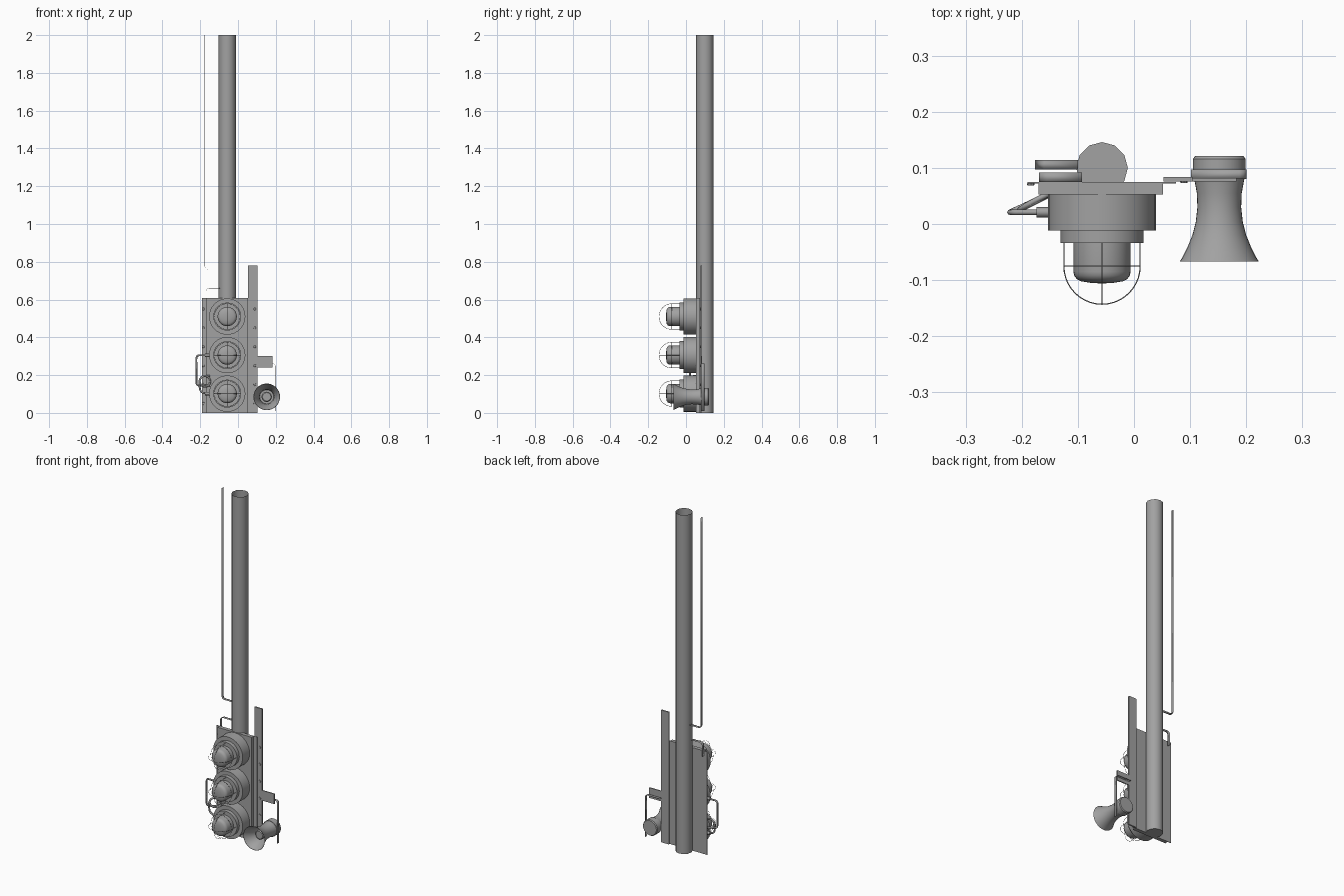
import bpy, bmesh, math
from mathutils import Vector, Matrix

if "Cube" in bpy.data.objects:
    bpy.data.objects.remove(bpy.data.objects["Cube"])

# Dark grey paint
PAINT = bpy.data.materials.new("dark_grey")
PAINT.diffuse_color = (0.36, 0.36, 0.36, 1)
PAINT.use_nodes = True
PAINT.node_tree.nodes["Principled BSDF"].inputs["Base Color"].default_value = PAINT.diffuse_color


def finish(name, bm, angle=35):
    bmesh.ops.remove_doubles(bm, verts=bm.verts, dist=1e-5)
    bmesh.ops.recalc_face_normals(bm, faces=bm.faces)
    me = bpy.data.meshes.new(name)
    bm.to_mesh(me)
    bm.free()
    me.materials.append(PAINT)
    ob = bpy.data.objects.new(name, me)
    bpy.context.collection.objects.link(ob)
    bpy.ops.object.select_all(action='DESELECT')
    ob.select_set(True)
    bpy.context.view_layer.objects.active = ob
    bpy.ops.object.shade_smooth_by_angle(angle=math.radians(angle))
    return ob


def box(name, x, y, z):
    bm = bmesh.new()
    size = Vector((x[1] - x[0], y[1] - y[0], z[1] - z[0]))
    mid = Vector((sum(x) / 2, sum(y) / 2, sum(z) / 2))
    bmesh.ops.create_cube(bm, size=1, matrix=Matrix.Translation(mid) @ Matrix.Diagonal((*size, 1)))
    return finish(name, bm)


def lathe(name, profile, x, z, segs=32):
    """Revolve (radius, y) points around a line parallel to y."""
    bm = bmesh.new()
    vs = [bm.verts.new((x + r, y, z)) for r, y in profile]
    es = [bm.edges.new(p) for p in zip(vs, vs[1:])]
    bmesh.ops.spin(bm, geom=vs + es, cent=(x, 0, z), axis=(0, 1, 0),
                   angle=math.tau, steps=segs)
    return finish(name, bm)


def ribbon(name, path, y):
    """Thin strap following (x, z) points, spanning a range in y."""
    bm = bmesh.new()
    rows = [[bm.verts.new((px, yy, pz)) for yy in y] for px, pz in path]
    for a, b in zip(rows, rows[1:]):
        bm.faces.new((a[0], a[1], b[1], b[0]))
    ob = finish(name, bm)
    mod = ob.modifiers.new("thickness", 'SOLIDIFY')
    mod.thickness = 0.001
    mod.offset = 0
    return ob


def tube(name, pts, radius, cyclic=False, smooth=False, sides=2):
    cu = bpy.data.curves.new(name, 'CURVE')
    cu.dimensions = '3D'
    cu.bevel_depth = radius
    cu.bevel_resolution = sides
    cu.resolution_u = 6
    cu.use_fill_caps = True
    cu.materials.append(PAINT)
    sp = cu.splines.new('NURBS' if smooth else 'POLY')
    sp.points.add(len(pts) - 1)
    for p, co in zip(sp.points, pts):
        p.co = (*co, 1)
    if smooth:
        sp.order_u = 3
        sp.use_endpoint_u = True
    sp.use_cyclic_u = cyclic
    ob = bpy.data.objects.new(name, cu)
    bpy.context.collection.objects.link(ob)
    return ob


CX = -0.057

# Pole: open at the top, closed at the bottom
bm = bmesh.new()
bmesh.ops.create_cone(bm, cap_ends=True, segments=12, radius1=0.046, radius2=0.046,
                      depth=2, matrix=Matrix.Translation((CX, 0.1, 1)))
top = [f for f in bm.faces if f.calc_center_median().z > 1.99]
bmesh.ops.delete(bm, geom=top, context='FACES_ONLY')
finish("pole", bm)

# Back panel, its thin flange sheet and the side mounting bar
box("back_panel", (-0.17, 0.052), (0.053, 0.075), (0, 0.608))
box("flange_sheet", (-0.19, 0.075), (0.072, 0.075), (0, 0.608))
box("mounting_bar", (0.053, 0.104), (0.076, 0.084), (0, 0.78))
box("horn_bracket", (0.10, 0.183), (0.076, 0.082), (0.24, 0.30))

# Bolts down both edges
for i in range(6):
    z = 0.05 + 0.1 * i
    for side, x, y in (("left", -0.184, 0.072), ("right", 0.089, 0.076)):
        lathe(f"bolt_{side}_{i}", [(0, y - 0.003), (0.006, y - 0.003), (0.007, y), (0, y)], x, z, 8)

# Three caged lamps
HOUSING = [(0, 0.053), (0.096, 0.053), (0.096, -0.012), (0.074, -0.012), (0.074, -0.034), (0, -0.034)]
DOME = [(0.051, -0.034), (0.051, -0.085), (0.0495, -0.092), (0.045, -0.098),
        (0.038, -0.102), (0.02, -0.105), (0, -0.106)]
R, CY = 0.068, -0.075
for i, z in enumerate((0.102, 0.306, 0.51)):
    lathe(f"lamp_housing_{i}", HOUSING, CX, z)
    lathe(f"lamp_dome_{i}", DOME, CX, z)
    arc = [(R, -0.033)] + [(R * math.cos(t), CY - R * math.sin(t))
                           for t in (math.pi * k / 20 for k in range(21))] + [(-R, -0.033)]
    tube(f"cage_hoop_flat_{i}", [(CX + a, y, z) for a, y in arc], 0.001, sides=0)
    tube(f"cage_hoop_upright_{i}", [(CX, y, z + a) for a, y in arc], 0.001, sides=0)
    ring = [(CX + R * math.cos(t), CY, z + R * math.sin(t))
            for t in (math.tau * k / 32 for k in range(32))]
    tube(f"cage_ring_{i}", ring, 0.001, cyclic=True, sides=0)

# Horn: hollow flared bell, driver and inner plug
HX, HZ = 0.152, 0.085
BELL = [(0.045, 0.082), (0.040, 0.055), (0.039, 0.03), (0.042, 0.003), (0.048, -0.02),
        (0.057, -0.042), (0.065, -0.058), (0.0705, -0.067), (0.069, -0.067),
        (0.055, -0.042), (0.046, -0.02), (0.040, 0.003), (0.037, 0.03), (0, 0.03)]
lathe("horn_bell", BELL, HX, HZ)
lathe("horn_driver", [(0, 0.08), (0.047, 0.08), (0.047, 0.116), (0.043, 0.121), (0, 0.121)], HX, HZ)
lathe("horn_plug", [(0.027, 0.03), (0.027, -0.015), (0.022, -0.02), (0, -0.02)], HX, HZ)

# Flat conduits
ribbon("upper_conduit", [(-0.1, 0.757), (-0.16, 0.757), (-0.17, 0.76), (-0.176, 0.775), (-0.176, 2.0)],
       (0.097, 0.114))
ribbon("panel_conduit", [(-0.093, 0.66), (-0.155, 0.66), (-0.165, 0.655), (-0.169, 0.645), (-0.169, 0.58)],
       (0.075, 0.092))
ribbon("horn_conduit", [(0.102, 0.26), (0.188, 0.26), (0.195, 0.257), (0.2, 0.25), (0.2, 0.01)],
       (0.080, 0.097))

# Lamp cables, slack loop and plugs
tube("upper_cable", [(-0.15, 0.021, 0.305), (-0.19, 0.021, 0.305), (-0.222, 0.021, 0.305),
                     (-0.22, 0.021, 0.25), (-0.22, 0.021, 0.18), (-0.22, 0.022, 0.145),
                     (-0.19, 0.035, 0.145), (-0.15, 0.055, 0.145)], 0.005, smooth=True)
tube("lower_cable", [(-0.15, 0.055, 0.195), (-0.18, 0.04, 0.2), (-0.205, 0.025, 0.18),
                     (-0.205, 0.021, 0.14), (-0.195, 0.021, 0.102), (-0.15, 0.021, 0.102)],
     0.005, smooth=True)
tube("cable_loop", [(-0.175 + 0.028 * math.cos(t), 0.04 + 0.014 * math.cos(t), 0.167 + 0.028 * math.sin(t))
                    for t in (math.tau * k / 20 for k in range(20))], 0.005, cyclic=True)
for i, z in enumerate((0.102, 0.305)):
    tube(f"cable_plug_{i}", [(-0.174, 0.021, z), (-0.145, 0.021, z)], 0.009)
